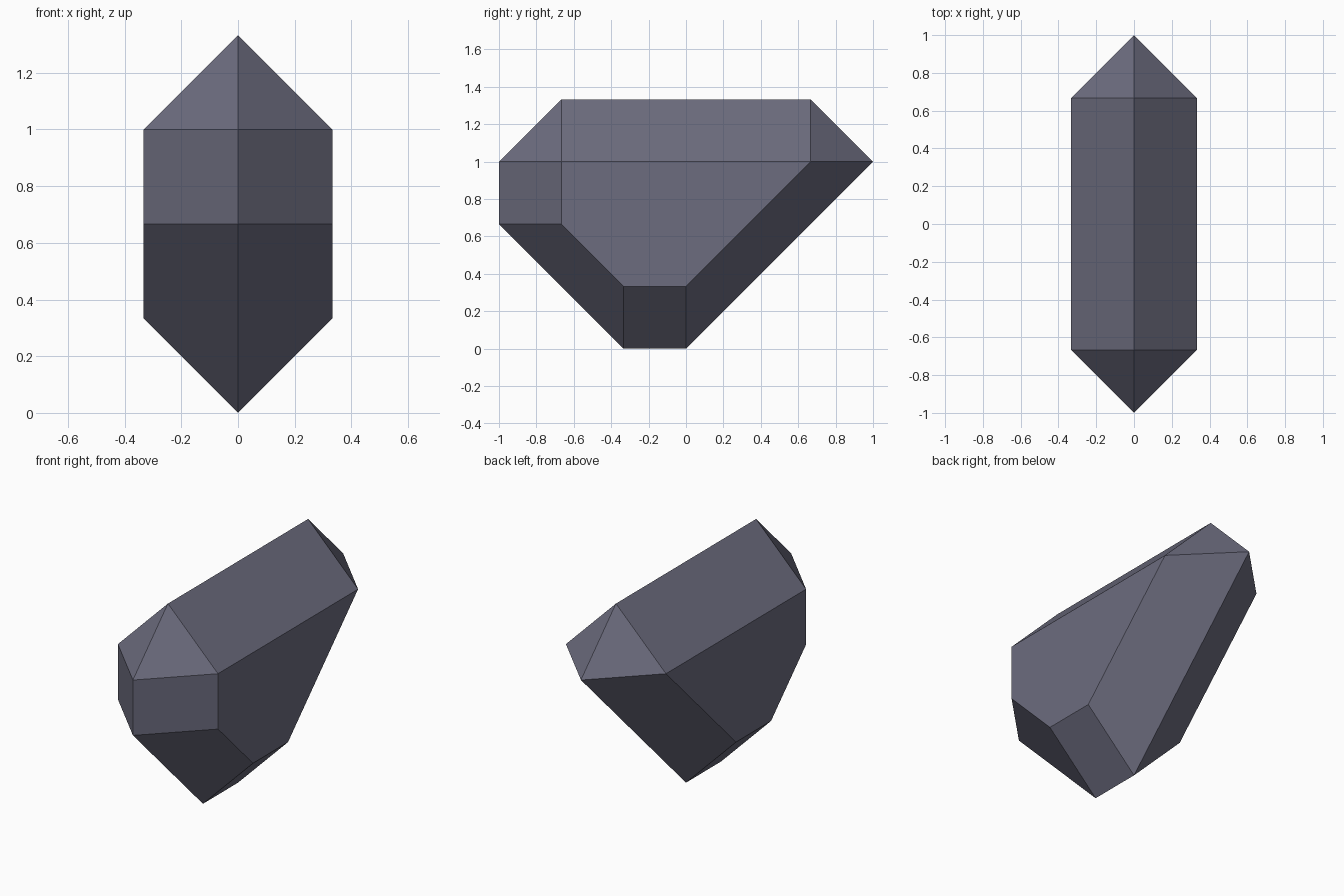
import bpy
import bmesh
import math

cube = bpy.data.objects.get("Cube")
if cube:
    bpy.data.objects.remove(cube, do_unlink=True)

UNIT = 1 / 3  # the crystal is cut on a grid of thirds

# Side profiles (y, z) in grid units: outer ridge at the middle, flat side facets
ridge = [(-3, 3), (-2, 4), (2, 4), (3, 3), (0, 0), (-1, 0), (-3, 2)]
side = [(-2, 3), (2, 3), (0, 1), (-1, 1), (-2, 2)]

# Stone colour
stone = bpy.data.materials.new("slate_violet")
stone.use_nodes = True
colour = (0.15, 0.15, 0.21, 1)
stone.diffuse_color = colour
stone.node_tree.nodes["Principled BSDF"].inputs["Base Color"].default_value = colour

# Faceted body: the convex skin around the ridge and both side facets
bm = bmesh.new()
for x, profile in ((0, ridge), (-1, side), (1, side)):
    for y, z in profile:
        bm.verts.new((x * UNIT, y * UNIT, z * UNIT))
bmesh.ops.convex_hull(bm, input=bm.verts[:])
bmesh.ops.dissolve_limit(bm, angle_limit=math.radians(1),
                         verts=bm.verts[:], edges=bm.edges[:])
bmesh.ops.recalc_face_normals(bm, faces=bm.faces[:])

mesh = bpy.data.meshes.new("crystal_body")
bm.to_mesh(mesh)
bm.free()
mesh.materials.append(stone)
crystal = bpy.data.objects.new("crystal_body", mesh)
bpy.context.collection.objects.link(crystal)
